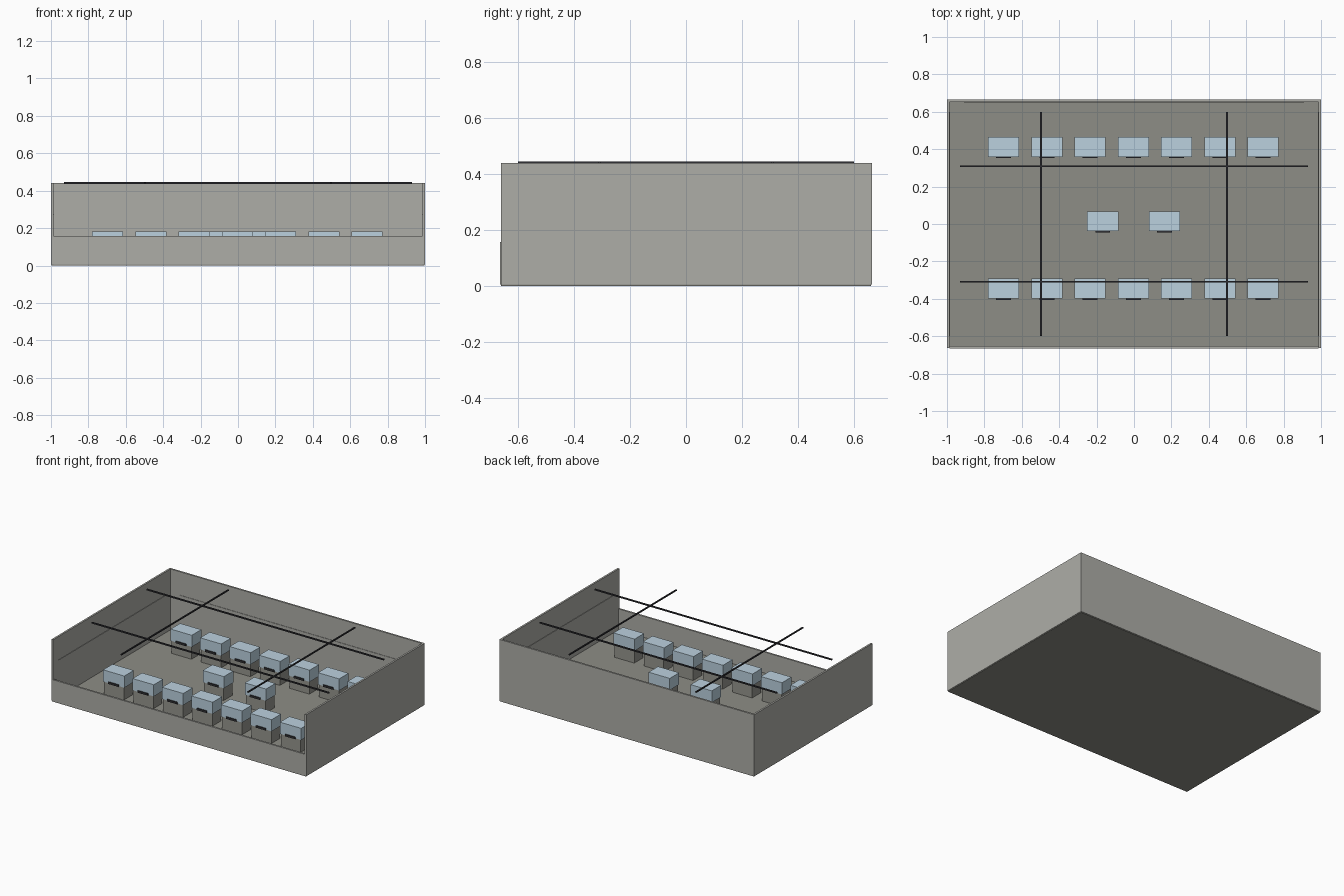
import bpy

if "Cube" in bpy.data.objects:
    bpy.data.objects.remove(bpy.data.objects["Cube"])


def material(name, rgb):
    m = bpy.data.materials.new(name)
    m.diffuse_color = (*rgb, 1)
    m.use_nodes = True
    m.node_tree.nodes["Principled BSDF"].inputs["Base Color"].default_value = m.diffuse_color
    return m


WALL = material("wall_paint", (0.42, 0.42, 0.39))
FLOOR = material("floor_grey", (0.27, 0.27, 0.24))
PLINTH = material("plinth_grey", (0.30, 0.30, 0.27))
GLASS = material("pale_glass", (0.50, 0.64, 0.74))
DARK = material("dark_metal", (0.03, 0.03, 0.035))


def box(name, x, y, z, mat):
    """Box from (min, max) pairs on each axis."""
    bpy.ops.mesh.primitive_cube_add(size=1)
    o = bpy.context.object
    o.name = name
    for v in o.data.vertices:
        v.co = [r[1] if c > 0 else r[0] for c, r in zip(v.co, (x, y, z))]
    o.data.materials.append(mat)
    return o


def around(c, w):
    return (c - w / 2, c + w / 2)


# Room shell: floor, tall back and side walls, low front wall
FLOOR_TOP, TOP, T = 0.008, 0.44, 0.013
W, D = 1.0, 0.665
box("floor", (-W + 0.003, W - 0.003), (-D + 0.003, D - 0.003), (0, FLOOR_TOP), FLOOR)
box("back_wall", (-W, W), (D - T, D), (0.005, TOP), WALL)
box("front_wall", (-W + T, W - T), (-D, -D + T), (0.005, 0.157), WALL)
for side, s in (("left", -1), ("right", 1)):
    xs = sorted((s * W, s * (W - T)))
    box(side + "_wall", xs, (-D + 0.003, D - T), (0.005, TOP), WALL)
    # Thin trim line along the side wall
    xs = sorted((s * (W - T), s * (W - T - 0.003)))
    box(side + "_wall_trim", xs, around(0, 1.2), around(0.273, 0.003), WALL)
box("back_wall_trim", around(0, 1.82), (D - T - 0.003, D - T), around(0.273, 0.003), WALL)


# Display case: plinth, glass top and a small front plate
def display_case(name, x, y):
    box(name + "_plinth", around(x, 0.155), around(y, 0.098), (FLOOR_TOP, 0.098), PLINTH)
    box(name + "_glass", around(x, 0.166), around(y, 0.106), (0.098, 0.181), GLASS)
    front = y - 0.053
    box(name + "_plate", around(x, 0.08), (front - 0.007, front + 0.002), (0.095, 0.109), DARK)


for i in range(7):
    x = -0.697 + i * 0.2313
    display_case(f"back_case_{i + 1}", x, 0.412)
    display_case(f"front_case_{i + 1}", x, -0.345)
for i, x in enumerate((-0.167, 0.163)):
    display_case(f"centre_case_{i + 1}", x, 0.015)

# Overhead lighting tracks
for i, s in enumerate((-1, 1)):
    box(f"long_track_{i + 1}", around(0, 1.86), around(s * 0.308, 0.009), around(0.441, 0.009), DARK)
    box(f"cross_track_{i + 1}", around(s * 0.497, 0.009), around(0, 1.2), around(0.441, 0.008), DARK)
